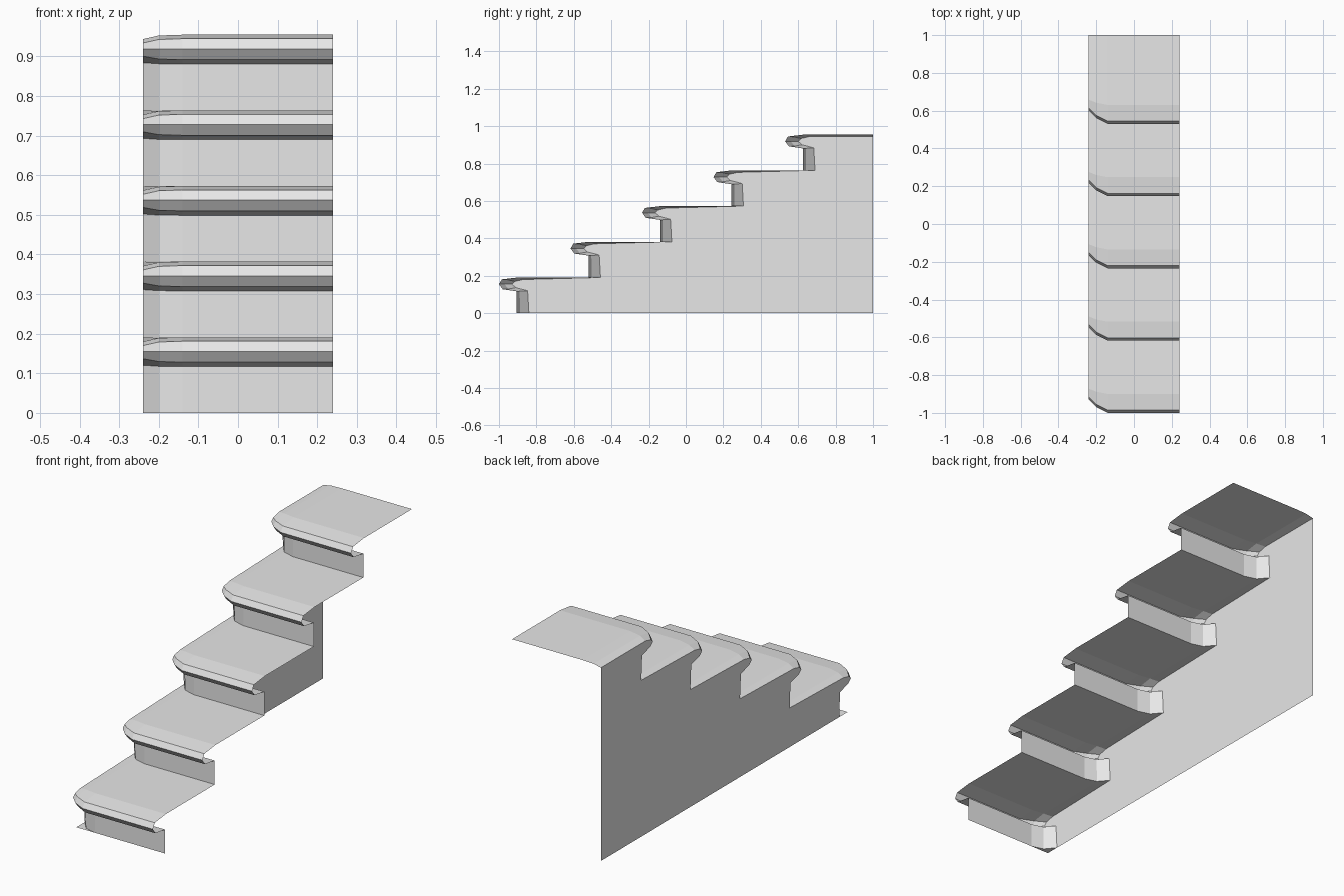
import bpy
import bmesh

STEPS = 5
RUN, RISE = 0.3825, 0.191
BACK = 1.0

cube = bpy.data.objects.get("Cube")
if cube:
    bpy.data.objects.remove(cube)

grey = bpy.data.materials.new("plain grey")
grey.use_nodes = True
grey.diffuse_color = (0.8, 0.8, 0.8, 1)
grey.node_tree.nodes["Principled BSDF"].inputs["Base Color"].default_value = grey.diffuse_color

# Stations across the width: x, nose setback, riser setback, edge softening
STATIONS = [
    (0.24, 0, 0, 0),
    (-0.14, 0, 0, 0),
    (-0.20, 0.03, 0.017, 0.002),
    (-0.24, 0.07, 0.065, 0.011),
]


def riser_profile(station, step):
    x, nose, riser, soft = station
    y, z = -0.905 + riser + step * RUN, step * RISE
    return [(x, y, z), (x, y - 0.15 * soft / 0.24, z + 0.117 + soft * 0.3)]


def tread_profile(station, step):
    x, nose, riser, soft = station
    y, z = -1 + nose + step * RUN, step * RISE
    last = step == STEPS - 1
    end = BACK if last else -0.905 + riser + (step + 1) * RUN
    end_z = RISE - soft if last else RISE
    return [
        riser_profile(station, step)[1],
        (x, y + 0.02, z + 0.128 + soft * 0.8),
        (x, y, z + 0.155),
        (x, y + 0.015, z + 0.181 - soft),
        (x, -0.9 + nose * 0.4 + step * RUN, z + RISE - soft),
        (x, end, z + end_z),
    ]


def make_object(name, faces):
    """Build a flat-shaded sheet from polygons and weld shared corners."""
    bm = bmesh.new()
    for points in faces:
        bm.faces.new([bm.verts.new(p) for p in points])
    bmesh.ops.remove_doubles(bm, verts=bm.verts, dist=0.0001)
    mesh = bpy.data.meshes.new(name)
    bm.to_mesh(mesh)
    bm.free()
    mesh.materials.append(grey)
    obj = bpy.data.objects.new(name, mesh)
    bpy.context.collection.objects.link(obj)


def loft(name, profile, step):
    rows = [profile(s, step) for s in STATIONS]
    faces = []
    for a, b in zip(rows, rows[1:]):
        for i in range(len(a) - 1):
            faces.append([a[i], a[i + 1], b[i + 1], b[i]])
    make_object(name, faces)


# Risers and overhanging treads, rounded at the wall end
for n in range(STEPS):
    loft(f"riser_{n + 1}", riser_profile, n)
    loft(f"tread_{n + 1}", tread_profile, n)

# Side wall following the stepped outline
wall_x = STATIONS[-1][0]
outline = []
for n in range(STEPS):
    outline.append(riser_profile(STATIONS[-1], n)[0])
    outline += tread_profile(STATIONS[-1], n)[:-1]
outline.append(tread_profile(STATIONS[-1], STEPS - 1)[-1])
outline.append((wall_x, BACK, 0))
make_object("side_wall", [outline])

# Small floor plate in front of the rounded bottom corner
corner = [riser_profile(s, 0)[0] for s in STATIONS[1:]]
make_object("corner_plate", [corner + [(wall_x, -0.905, 0)]])
